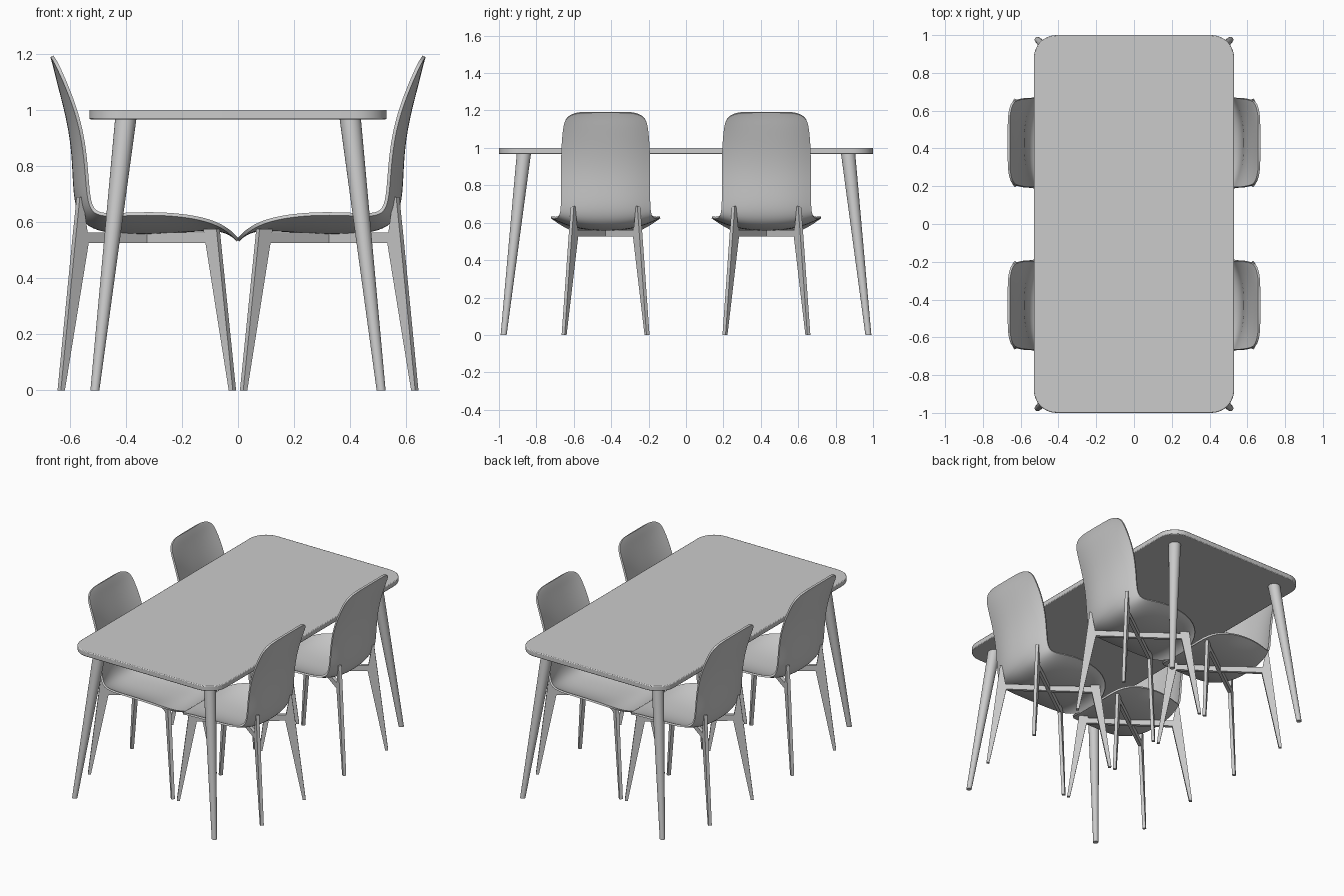
import bpy, bmesh, math
from mathutils import Vector

cube = bpy.data.objects.get("Cube")
if cube:
    bpy.data.objects.remove(cube, do_unlink=True)

grey = bpy.data.materials.new("light_grey")
grey.use_nodes = True
colour = (0.6, 0.6, 0.6, 1)
grey.diffuse_color = colour
grey.node_tree.nodes["Principled BSDF"].inputs["Base Color"].default_value = colour


def mesh_from(bm, name):
    bmesh.ops.recalc_face_normals(bm, faces=bm.faces)
    mesh = bpy.data.meshes.new(name)
    bm.to_mesh(mesh)
    bm.free()
    mesh.materials.append(grey)
    return mesh


def place(mesh, name, location=(0, 0, 0), turn=0):
    obj = bpy.data.objects.new(name, mesh)
    obj.location = location
    obj.rotation_euler.z = turn
    bpy.context.collection.objects.link(obj)
    return obj


def smooth(obj):
    bpy.ops.object.select_all(action='DESELECT')
    obj.select_set(True)
    bpy.context.view_layer.objects.active = obj
    bpy.ops.object.shade_smooth_by_angle(angle=math.radians(40))


def prism(bm, points, offset):
    """Solid made by pushing a flat outline along an offset."""
    near = [bm.verts.new(p - offset / 2) for p in points]
    far = [bm.verts.new(p + offset / 2) for p in points]
    bm.faces.new(near)
    bm.faces.new(far[::-1])
    for i in range(len(points)):
        j = (i + 1) % len(points)
        bm.faces.new((near[i], far[i], far[j], near[j]))


# Table top: rounded rectangle slab
def table_top():
    half_x, half_y, radius, steps = 0.53, 1.0, 0.12, 10
    outline = []
    for k, (sx, sy) in enumerate([(1, 1), (-1, 1), (-1, -1), (1, -1)]):
        for i in range(steps + 1):
            a = math.pi / 2 * (k + i / steps)
            outline.append(Vector((sx * (half_x - radius) + radius * math.cos(a),
                                   sy * (half_y - radius) + radius * math.sin(a), 0.983)))
    bm = bmesh.new()
    prism(bm, outline, Vector((0, 0, 0.034)))
    obj = place(mesh_from(bm, "table_top"), "table_top")
    bevel = obj.modifiers.new("soft_edge", 'BEVEL')
    bevel.width, bevel.segments, bevel.limit_method = 0.005, 2, 'ANGLE'
    smooth(obj)


# Table leg: tapered cone sheared outwards
def table_leg(sx, sy, name):
    height = 0.968
    bm = bmesh.new()
    bmesh.ops.create_cone(bm, cap_ends=True, segments=24, radius1=0.016,
                          radius2=0.038, depth=height)
    for v in bm.verts:
        v.co.z += height / 2
        f = v.co.z / height
        v.co.x += sx * (0.51 - 0.11 * f)
        v.co.y += sy * (0.975 - 0.108 * f)
    smooth(place(mesh_from(bm, name), name))


# Chair shell stations: x, z of the centre line, half width, raised side
STATIONS = [
    (0.0, 0.535, 0.10, 0), (0.02, 0.555, 0.175, 0.002), (0.06, 0.573, 0.23, 0.014),
    (0.12, 0.574, 0.265, 0.037), (0.2, 0.568, 0.285, 0.057), (0.3, 0.563, 0.293, 0.068),
    (0.4, 0.563, 0.287, 0.065), (0.48, 0.568, 0.268, 0.058), (0.548, 0.595, 0.246, 0.052),
    (0.576, 0.66, 0.237, 0.047), (0.583, 0.74, 0.236, 0.046), (0.587, 0.85, 0.236, 0.042),
    (0.602, 0.95, 0.236, 0.038), (0.624, 1.04, 0.232, 0.03), (0.645, 1.12, 0.224, 0.018),
    (0.653, 1.155, 0.212, 0.01), (0.66, 1.18, 0.18, 0.004), (0.663, 1.19, 0.13, 0),
]


def shell_mesh():
    bm = bmesh.new()
    rows, columns = [], 12
    for i, (x, z, half, lift) in enumerate(STATIONS):
        before = STATIONS[max(i - 1, 0)]
        after = STATIONS[min(i + 1, len(STATIONS) - 1)]
        along = Vector((after[0] - before[0], 0, after[1] - before[1])).normalized()
        inward = Vector((-along.z, 0, along.x))
        row = []
        for c in range(columns + 1):
            t = 2 * c / columns - 1
            row.append(bm.verts.new(Vector((x, half * t, z)) + inward * lift * abs(t) ** 2.4))
        rows.append(row)
    for a, b in zip(rows, rows[1:]):
        for c in range(columns):
            bm.faces.new((a[c], a[c + 1], b[c + 1], b[c]))
    for f in bm.faces:
        f.smooth = True
    return mesh_from(bm, "chair_shell")


# Chair frame: flat legs lying in two crossing vertical planes, with braces
def frame_mesh():
    centre = 0.325
    back_leg = [(0.368, 0), (0.386, 0), (0.322, 0.53), (0.302, 0.69), (0.290, 0.69), (0.262, 0.53)]
    front_leg = [(0.368, 0), (0.386, 0), (0.314, 0.575), (0.256, 0.575)]
    brace = [(-0.285, 0.525), (0.285, 0.525), (0.285, 0.562), (-0.285, 0.562)]
    bm = bmesh.new()
    for side in (-1, 1):
        angle = side * math.radians(36)
        out = Vector((math.cos(angle), math.sin(angle), 0))
        thick = Vector((-out.y, out.x, 0)) * 0.02
        for outline, way in ((back_leg, 1), (front_leg, -1), (brace, 1)):
            points = [Vector((centre, 0, z)) + out * r * way for r, z in outline]
            prism(bm, points, thick)
    return mesh_from(bm, "chair_frame")


table_top()
for sx, side in ((-1, "right"), (1, "left")):
    for sy, end in ((-1, "front"), (1, "back")):
        table_leg(sx, sy, f"table_leg_{end}_{side}")

shell, frame = shell_mesh(), frame_mesh()
for turn, side in ((math.pi, "right"), (0, "left")):
    for y, end in ((-0.43, "front"), (0.43, "back")):
        seat = place(shell, f"chair_shell_{end}_{side}", (0, y, 0), turn)
        seat.modifiers.new("smooth_form", 'SUBSURF').levels = 2
        seat.modifiers["smooth_form"].render_levels = 2
        solid = seat.modifiers.new("thickness", 'SOLIDIFY')
        solid.thickness, solid.offset = 0.012, 0
        seat.modifiers.new("sharp_rim", 'EDGE_SPLIT').split_angle = math.radians(40)
        place(frame, f"chair_frame_{end}_{side}", (0, y, 0), turn)
